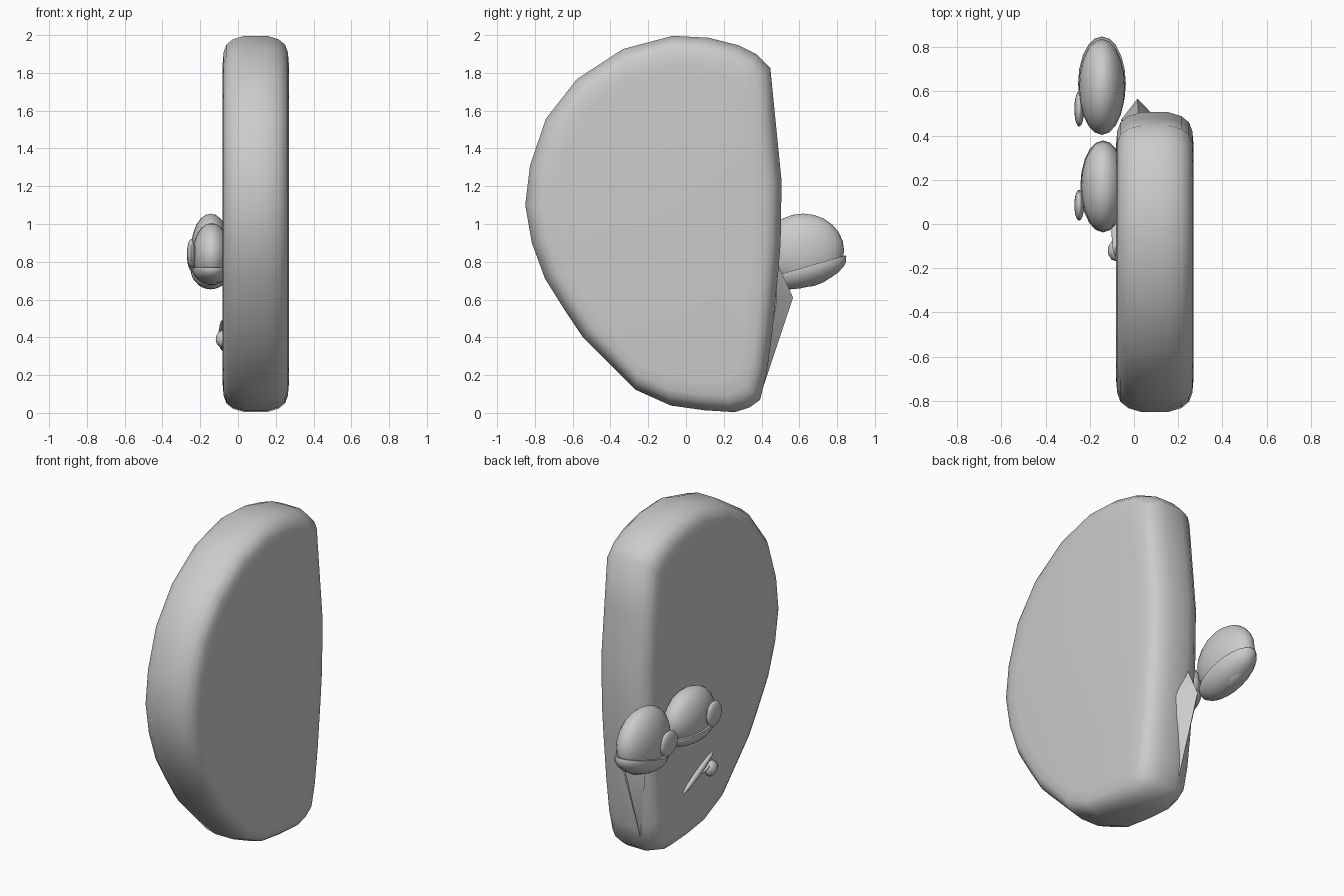
import bpy, bmesh, math
from mathutils import Vector

if "Cube" in bpy.data.objects:
    bpy.data.objects.remove(bpy.data.objects["Cube"], do_unlink=True)

grey = bpy.data.materials.new("plain_grey")
colour = (0.6, 0.6, 0.6, 1)
grey.diffuse_color = colour
grey.use_nodes = True
grey.node_tree.nodes["Principled BSDF"].inputs["Base Color"].default_value = colour


def finish(bm, name, angle=40):
    bmesh.ops.recalc_face_normals(bm, faces=bm.faces)
    mesh = bpy.data.meshes.new(name)
    bm.to_mesh(mesh)
    bm.free()
    mesh.materials.append(grey)
    obj = bpy.data.objects.new(name, mesh)
    bpy.context.collection.objects.link(obj)
    bpy.ops.object.select_all(action="DESELECT")
    obj.select_set(True)
    bpy.context.view_layer.objects.active = obj
    bpy.ops.object.shade_smooth_by_angle(angle=math.radians(angle))
    return obj


def ellipsoid(name, centre, radii, tilt=0, half=False, segments=20):
    bm = bmesh.new()
    bmesh.ops.create_uvsphere(bm, u_segments=segments, v_segments=12, radius=1)
    if half:
        cut = bmesh.ops.bisect_plane(bm, geom=bm.verts[:] + bm.edges[:] + bm.faces[:],
                                     plane_co=(0, 0, 0.05), plane_no=(0, 0, 1), clear_outer=True)
        rim = [e for e in cut["geom_cut"] if isinstance(e, bmesh.types.BMEdge)]
        bmesh.ops.contextual_create(bm, geom=rim)
    bmesh.ops.scale(bm, vec=radii, verts=bm.verts)
    obj = finish(bm, name)
    obj.location = centre
    obj.rotation_euler.x = math.radians(tilt)
    return obj


# Body: a half-round slab whose outline shrinks towards both flat sides
outline = [(-.07, 2), (.12, 1.99), (.28, 1.95), (.38, 1.9), (.45, 1.83), (.48, 1.53),
           (.51, 1.23), (.505, .9), (.49, .72), (.46, .42), (.43, .2), (.395, .065),
           (.34, .025), (.26, 0), (.1, .01), (-.08, .035), (-.27, .12), (-.55, .4),
           (-.65, .55), (-.75, .71), (-.82, .9), (-.855, 1.1), (-.83, 1.31),
           (-.745, 1.56), (-.58, 1.77), (-.335, 1.93)]
half_section = [(.176, .16), (.17, .09), (.155, .05), (.12, .022), (.06, .004)]
section = [(-x, d) for x, d in half_section] + [(x, d) for x, d in reversed(half_section)]
middle = Vector((-.17, 1))
bm = bmesh.new()
rings = []
for x, inset in section:
    rings.append([bm.verts.new((.094 + x,
                                middle.x + (y - middle.x) * (1 - inset / .68),
                                middle.y + (z - middle.y) * (1 - inset)))
                  for y, z in outline])
for a, b in zip(rings, rings[1:]):
    for i in range(len(outline)):
        j = (i + 1) % len(outline)
        bm.faces.new((a[i], a[j], b[j], b[i]))
bm.faces.new(rings[0])
bm.faces.new(rings[-1])
finish(bm, "body", 50)

# Pointed ridge on the back edge
bm = bmesh.new()
points = [(.016, .567, .61), (.02, .48, .8), (-.06, .47, .64), (.02, .41, .14),
          (.1, .48, .6), (.02, .4, .5)]
bmesh.ops.convex_hull(bm, input=[bm.verts.new(p) for p in points])
finish(bm, "back_ridge")

# Eyes with lower lids and pupils
ellipsoid("rear_eye", (-.145, .62, .86), (.105, .217, .195))
ellipsoid("rear_eyelid", (-.145, .635, .768), (.108, .222, .1), 16, True)
ellipsoid("rear_pupil", (-.248, .52, .83), (.022, .08, .075))
ellipsoid("front_eye", (-.14, .17, .84), (.1, .205, .165))
ellipsoid("front_eyelid", (-.14, .17, .765), (.103, .208, .085), 0, True)
ellipsoid("front_pupil", (-.248, .085, .845), (.022, .07, .075))

# Nose and slanted mouth
ellipsoid("nose", (-.078, -.12, .39), (.042, .05, .047), segments=10)
ellipsoid("nose_stem", (-.08, -.07, .41), (.02, .05, .012), -20, segments=10)
ellipsoid("mouth", (-.085, .007, .41), (.018, .177, .02), -27, segments=10)
